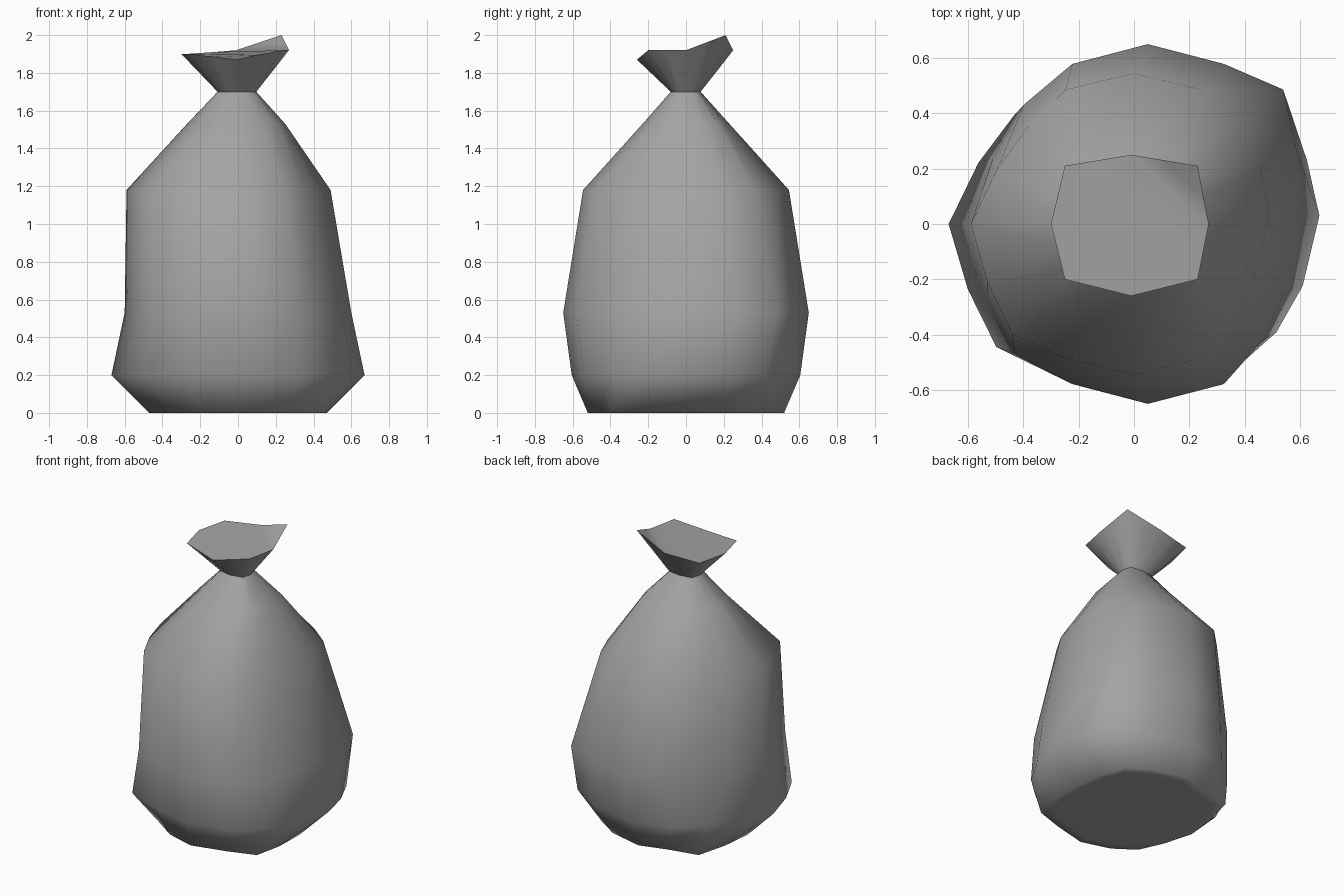
import bpy
import bmesh
import math

cube = bpy.data.objects.get("Cube")
if cube:
    bpy.data.objects.remove(cube, do_unlink=True)

# Plain grey sack cloth
cloth = bpy.data.materials.new("grey_cloth")
cloth.use_nodes = True
grey = (0.37, 0.37, 0.37, 1)
cloth.diffuse_color = grey
shader = next(n for n in cloth.node_tree.nodes if n.type == 'BSDF_PRINCIPLED')
shader.inputs["Base Color"].default_value = grey
shader.inputs["Roughness"].default_value = 0.9

# Quarter outlines from the front centre round to each side, as fractions
RIGHT = [(0, 1), (0.5, 0.89), (0.8, 0.68), (0.93, 0.38), (1, 0)]
LEFT = [(0, 1), (0.42, 0.89), (0.72, 0.7), (0.88, 0.38), (1, 0)]


def quarter(template, x_mid, x_side, depth, lump):
    """One quarter outline whose corner is pushed out or in by lump."""
    points = [(x_mid + (x_side - x_mid) * u, depth * v) for u, v in template]
    for i, s in ((2, lump), (3, (1 + lump) / 2)):
        points[i] = (points[i][0] * s, points[i][1] * s)
    return points


def body_ring(z, x_min, x_mid, x_max, depth, side_shift, lumps):
    """Sixteen points, anticlockwise from the front centre.
    Lumps go front +x, back +x, back -x, front -x."""
    a, b, c, d = lumps
    front_plus = [(x, -y) for x, y in quarter(RIGHT, x_mid, x_max, depth, a)]
    back_plus = quarter(RIGHT, x_mid, x_max, depth, b)[3::-1]
    back_minus = quarter(LEFT, x_mid, x_min, depth, c)[1:]
    front_minus = [(x, -y) for x, y in
                   quarter(LEFT, x_mid, x_min, depth, d)[3:0:-1]]
    front_plus[4] = (x_max, side_shift)
    outline = front_plus + back_plus + back_minus + front_minus
    return [(x, y, z) for x, y in outline]


def add_midpoints(points):
    """Insert a point halfway along each edge of a closed outline."""
    result = []
    for p, q in zip(points, points[1:] + points[:1]):
        result += [p, tuple((a + b) / 2 for a, b in zip(p, q))]
    return result


def loft(name, rings, caps):
    """Skin a stack of equal rings; each cap is (ring, list of corners)."""
    bm = bmesh.new()
    loops = [[bm.verts.new(p) for p in ring] for ring in rings]
    for low, high in zip(loops, loops[1:]):
        for j in range(len(low)):
            k = (j + 1) % len(low)
            bm.faces.new((low[j], low[k], high[k], high[j]))
    for ring, corners in caps:
        bm.faces.new([loops[ring][i] for i in corners])
    mesh = bpy.data.meshes.new(name)
    bm.to_mesh(mesh)
    bm.free()
    mesh.materials.append(cloth)
    obj = bpy.data.objects.new(name, mesh)
    bpy.context.collection.objects.link(obj)
    bpy.ops.object.select_all(action='DESELECT')
    obj.select_set(True)
    bpy.context.view_layer.objects.active = obj
    bpy.ops.object.shade_smooth_by_angle(angle=math.radians(76))


# Flared, uneven mouth above the tie
rim = [(-0.01, -0.26, 1.87), (0.23, -0.2, 1.92), (0.27, 0, 1.92),
       (0.23, 0.21, 2), (-0.01, 0.25, 1.92), (-0.25, 0.21, 1.9),
       (-0.3, 0, 1.9), (-0.25, -0.2, 1.9)]
rim = add_midpoints(rim)
neck = [(x * 0.36, y * 0.31, 1.7) for x, y, z in rim]

# Bulging body: z, x_min, x_mid, x_max, depth, side_shift, lumps
levels = [
    (0, -0.47, 0, 0.47, 0.52, 0, (1.13, 1.03, 1.16, 1)),
    (0.2, -0.67, 0.03, 0.67, 0.605, 0.03, (0.95, 1, 0.92, 1.05)),
    (0.53, -0.6, 0.05, 0.6, 0.65, 0.03, (0.95, 1.1, 0.95, 1.03)),
    (1.18, -0.59, 0, 0.49, 0.545, 0.03, (0.9, 1, 0.91, 1.04)),
    (1.53, -0.27, 0, 0.25, 0.23, 0, (1.03, 1.08, 0.96, 1)),
]
body = [body_ring(*level) for level in levels]
base = [(x * 0.88, y * 0.88, 0) for x, y, z in body[0]]

loft("sack_body", [base] + body + [neck], [(0, range(15, -1, -1))])
# The raised flap of the mouth folds up along the line between corners 4 and 8
flap = list(range(4, 9))
rest = list(range(8, 16)) + list(range(5))
loft("sack_mouth", [neck, rim], [(1, flap), (1, rest)])
